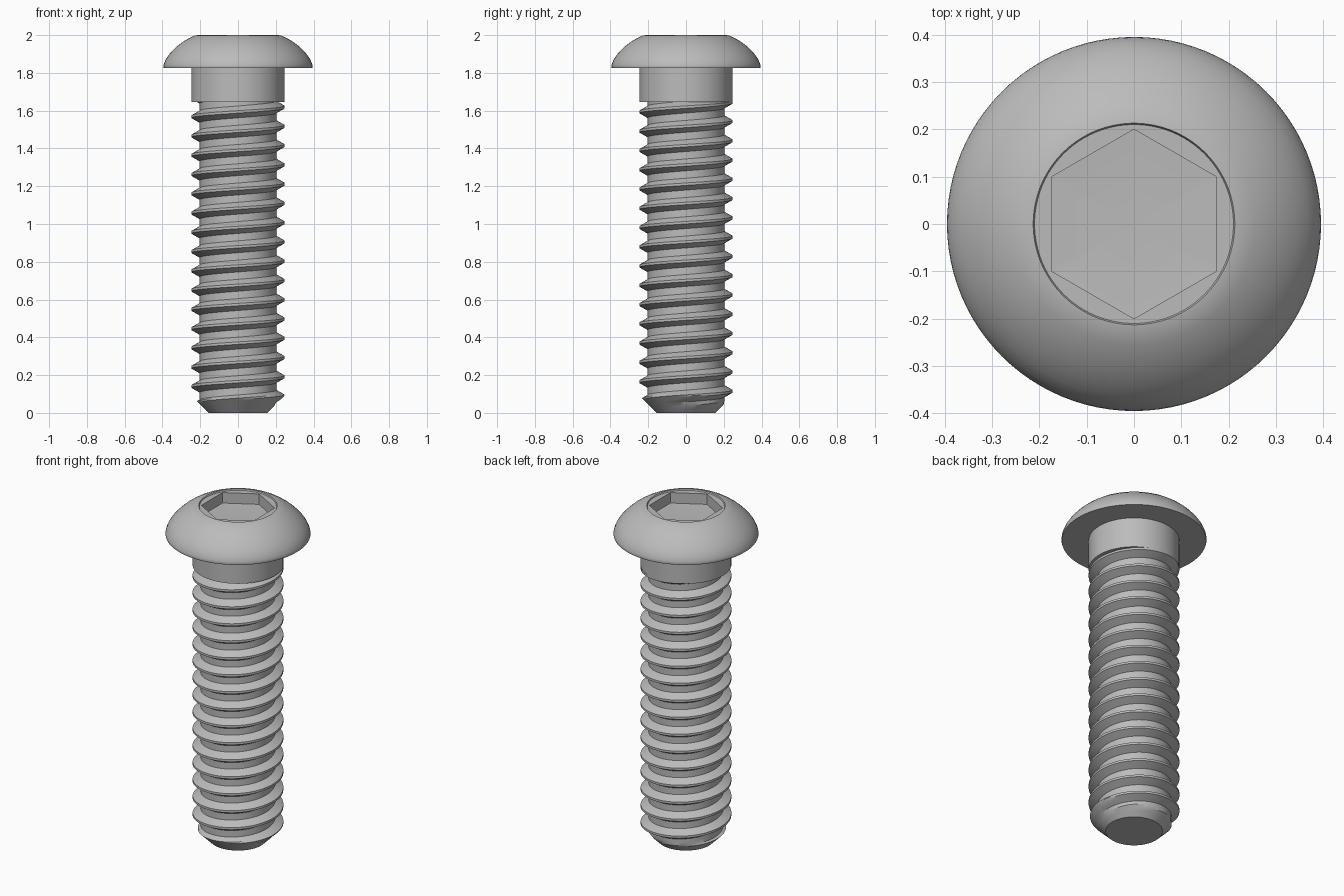
import bpy
import bmesh
import math

if "Cube" in bpy.data.objects:
    bpy.data.objects.remove(bpy.data.objects["Cube"], do_unlink=True)

SEG = 96
TURN = 2 * math.pi

steel = bpy.data.materials.new("grey steel")
steel.use_nodes = True
GREY = (0.5, 0.5, 0.5, 1)
steel.diffuse_color = GREY
steel.node_tree.nodes["Principled BSDF"].inputs["Base Color"].default_value = GREY


def finish(bm, name):
    """Clean the mesh, make the object and smooth it with sharp edges."""
    bmesh.ops.remove_doubles(bm, verts=bm.verts, dist=0.0002)
    bmesh.ops.recalc_face_normals(bm, faces=bm.faces)
    mesh = bpy.data.meshes.new(name)
    bm.to_mesh(mesh)
    bm.free()
    mesh.materials.append(steel)
    ob = bpy.data.objects.new(name, mesh)
    bpy.context.collection.objects.link(ob)
    bpy.ops.object.select_all(action='DESELECT')
    ob.select_set(True)
    bpy.context.view_layer.objects.active = ob
    bpy.ops.object.shade_smooth_by_angle(angle=math.radians(28))
    return ob


def polar(bm, r, a, z):
    return bm.verts.new((r * math.cos(a), r * math.sin(a), z))


def hex_scale(a):
    """Distance to a hexagon of corner radius 1 with corners on the y axis."""
    return math.cos(math.pi / 6) / math.cos((a - math.pi / 2) % (math.pi / 3) - math.pi / 6)


def lathe(name, rings):
    """Join rings of (radius, z, is_hexagon) into one turned surface."""
    bm = bmesh.new()
    loops = []
    for r, z, is_hex in rings:
        angles = [TURN * i / SEG for i in range(SEG)]
        loops.append([polar(bm, r * (hex_scale(a) if is_hex else 1), a, z) for a in angles])
    for low, high in zip(loops, loops[1:]):
        for i in range(SEG):
            j = (i + 1) % SEG
            bm.faces.new((low[i], low[j], high[j], high[i]))
    return finish(bm, name)


# Plain shank under the head
SHANK_R, SHANK_Z, HEAD_Z = 0.247, 1.645, 1.826
lathe("shank", [(0, SHANK_Z, False), (SHANK_R, SHANK_Z, False), (SHANK_R, HEAD_Z + 0.01, False)])

# Domed head with a shallow rim and a hexagonal socket
dome = [(0.393, HEAD_Z), (0.395, 1.832), (0.393, 1.845), (0.383, 1.870), (0.367, 1.895),
        (0.345, 1.920), (0.318, 1.945), (0.285, 1.969), (0.255, 1.986), (0.230, 1.997),
        (0.213, 2.0), (0.210, 1.993)]
lathe("head", [(0.24, HEAD_Z, False)] + [(r, z, False) for r, z in dome]
      + [(0.2, 1.993, True), (0.2, 1.93, True), (0, 1.92, True)])

# Right-handed thread, cut back by the cone at the tip
PITCH, ROOT, CREST = 0.102, 0.203, 0.247
TIP_R, CREST_Z = 0.155, 0.14
FLAT = 0.0065            # half width of the crest
FLANK = 0.025            # axial width of a flank


def thread_radius(offset):
    """Radius at an axial distance from the nearest crest."""
    d = abs((offset + PITCH / 2) % PITCH - PITCH / 2)
    t = min(max((d - FLAT) / FLANK, 0), 1)
    return CREST + (ROOT - CREST) * t


half = [0, FLAT, FLAT + FLANK / 3, FLAT + FLANK * 2 / 3, FLAT + FLANK]
steps = [-d for d in reversed(half[1:])] + half + [PITCH / 2]
turns = range(-3, int(SHANK_Z / PITCH) + 2)
bm = bmesh.new()
columns = []
for i in range(SEG + 1):
    a = TURN * i / SEG
    crest0 = CREST_Z + PITCH * (a - math.pi) / TURN
    column = []
    for k in turns:
        for s in steps:
            z = min(max(crest0 + k * PITCH + s, 0), SHANK_Z + 0.005)
            column.append(polar(bm, min(thread_radius(z - crest0), TIP_R + z), a, z))
    columns.append(column)
for left, right in zip(columns, columns[1:]):
    for j in range(len(left) - 1):
        quad = (left[j], right[j], right[j + 1], left[j + 1])
        if max(v.co.z for v in quad) - min(v.co.z for v in quad) > 1e-5:
            bm.faces.new(quad)
bmesh.ops.delete(bm, geom=[v for v in bm.verts if not v.link_faces], context='VERTS')
# Flat end of the tip
bm.faces.new([polar(bm, TIP_R, TURN * i / SEG, 0) for i in range(SEG)])
finish(bm, "threaded_shaft")
